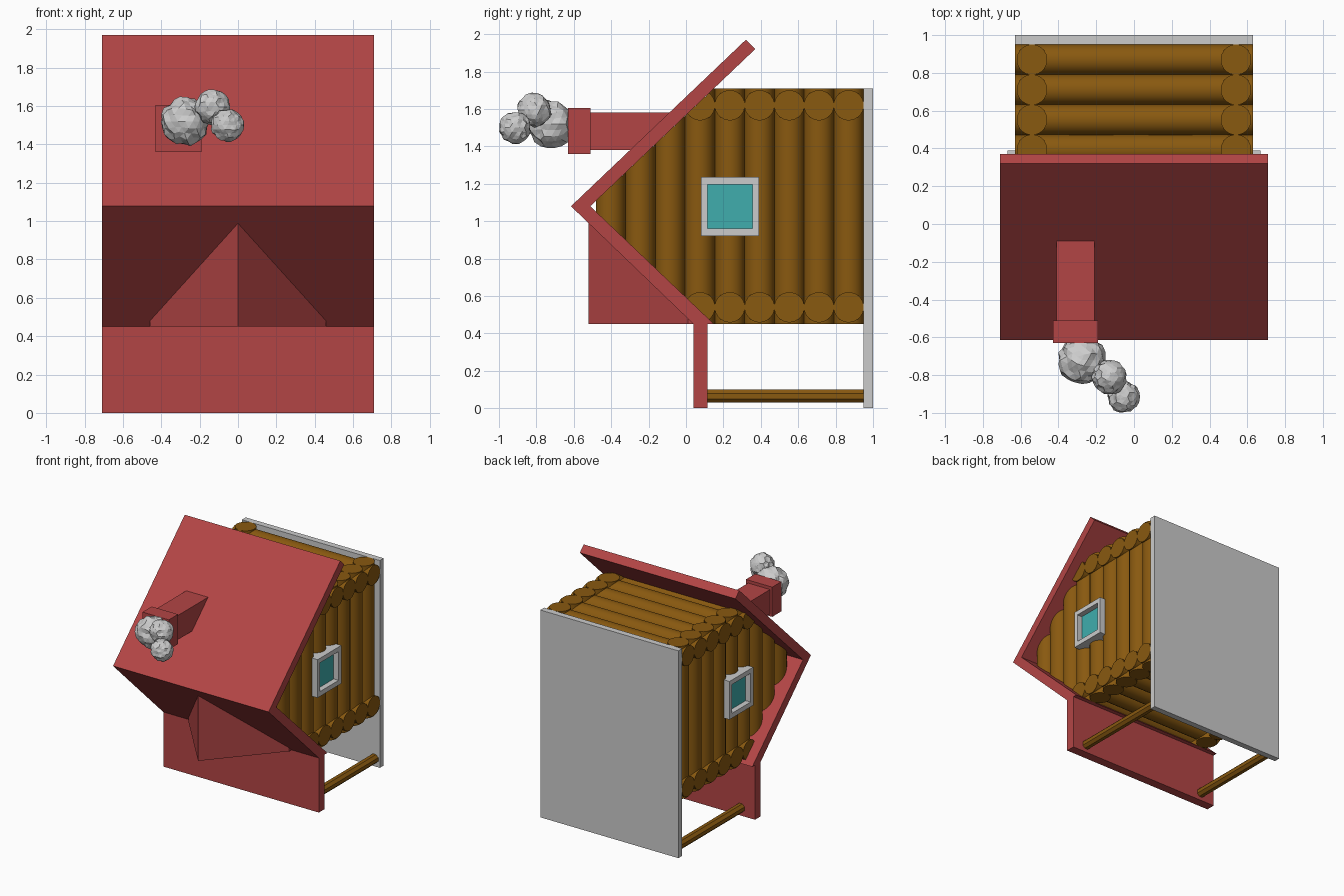
import bpy, bmesh, math, random
from mathutils import Vector, Matrix

if "Cube" in bpy.data.objects:
    bpy.data.objects.remove(bpy.data.objects["Cube"])

random.seed(4)


def material(name, rgb):
    m = bpy.data.materials.new(name)
    m.diffuse_color = (*rgb, 1)
    m.use_nodes = True
    m.node_tree.nodes["Principled BSDF"].inputs["Base Color"].default_value = m.diffuse_color
    return m


RED = material("red_paint", (0.45, 0.06, 0.06))
WOOD = material("log_wood", (0.25, 0.10, 0.005))
GLASS = material("window_glass", (0.05, 0.42, 0.42))


def finish(bm, name, mat=None, smooth=False):
    bmesh.ops.recalc_face_normals(bm, faces=bm.faces)
    me = bpy.data.meshes.new(name)
    bm.to_mesh(me)
    bm.free()
    ob = bpy.data.objects.new(name, me)
    bpy.context.collection.objects.link(ob)
    if mat:
        me.materials.append(mat)
    if smooth:
        bpy.ops.object.select_all(action='DESELECT')
        ob.select_set(True)
        bpy.context.view_layer.objects.active = ob
        bpy.ops.object.shade_smooth_by_angle(angle=math.radians(40))
    return ob


def add_box(bm, lo, hi):
    lo, hi = Vector(lo), Vector(hi)
    mat = Matrix.Translation((lo + hi) / 2) @ Matrix.Diagonal((*(hi - lo), 1))
    bmesh.ops.create_cube(bm, size=1, matrix=mat)


def box(name, lo, hi, mat=None):
    bm = bmesh.new()
    add_box(bm, lo, hi)
    return finish(bm, name, mat)


def prism(name, points, offset, mat):
    bm = bmesh.new()
    face = bm.faces.new([bm.verts.new(p) for p in points])
    new = bmesh.ops.extrude_face_region(bm, geom=[face])["geom"]
    bmesh.ops.translate(bm, vec=offset,
                        verts=[v for v in new if isinstance(v, bmesh.types.BMVert)])
    return finish(bm, name, mat)


# Roof lines: the ridge points towards -y, both slopes share one pitch
RIDGE_Z, INNER_Y = 1.08, -0.512
PITCH = math.atan2(0.89, 0.935)


def log(name, centre, axis, length, radius, sides=24, clip=False):
    bm = bmesh.new()
    turn = Vector((0, 0, 1)).rotation_difference(Vector(axis)).to_matrix().to_4x4()
    spin = Matrix.Rotation(math.pi / sides, 4, 'Z')
    bmesh.ops.create_cone(bm, cap_ends=True, segments=sides, radius1=radius, radius2=radius,
                          depth=length, matrix=Matrix.Translation(centre) @ turn @ spin)
    if clip:  # trim to the underside of both roof slopes
        for s in (1, -1):
            bmesh.ops.bisect_plane(bm, geom=bm.verts[:] + bm.edges[:] + bm.faces[:],
                                   plane_co=(0, INNER_Y, RIDGE_Z),
                                   plane_no=(0, -math.sin(PITCH), s * math.cos(PITCH)),
                                   clear_outer=True)
            open_edges = [e for e in bm.edges if e.is_boundary]
            if open_edges:
                bmesh.ops.holes_fill(bm, edges=open_edges, sides=0)
    return finish(bm, name, WOOD, sides > 8)


# Base slab
box("base_slab", (-0.63, 0.95, 0), (0.63, 1.0, 1.71))

# Log walls: side logs run along z, end logs along x, crossing at the corners
for i in range(9):
    y = 0.87 - 0.159 * i
    for x in (-0.54, 0.54):
        log(f"side_log_{i}", (x, y, 1.08), (0, 0, 1), 1.26, 0.081, clip=True)
    if i < 6:
        for z in (0.54, 1.62):
            log(f"end_log_{i}", (0, y, z), (1, 0, 0), 1.26, 0.081, clip=True)

# Roof with porch awning, one bent profile
profile = [(-0.615, 1.08), (0.32, 1.97), (0.37, 1.92), (INNER_Y, 1.08),
           (0.15, 0.45), (0.115, 0.45), (0.115, 0), (0.04, 0), (0.04, 0.45)]
prism("roof", [(-0.71, y, z) for y, z in profile], (1.42, 0, 0), RED)

# Porch gable, with its back trimmed to the lower roof slope
gable = prism("porch_gable",
              [(-0.46, 0.06, 0.45), (-0.46, 0.01, 0.45), (0, -0.52, 0.45),
               (0.46, 0.01, 0.45), (0.46, 0.06, 0.45)], (0, 0, 0.7), RED)
bm = bmesh.new()
bm.from_mesh(gable.data)
bmesh.ops.bisect_plane(bm, geom=bm.verts[:] + bm.edges[:] + bm.faces[:],
                       plane_co=(0, -0.60, RIDGE_Z),
                       plane_no=(0, math.sin(PITCH), math.cos(PITCH)), clear_outer=True)
bmesh.ops.holes_fill(bm, edges=[e for e in bm.edges if e.is_boundary], sides=0)
bm.to_mesh(gable.data)
bm.free()

# Porch posts
for x in (-0.58, 0.58):
    log("porch_post", (x, 0.53, 0.065), (0, 1, 0), 0.85, 0.038, sides=8)

# Windows on both sides
for s in (-1, 1):
    bm = bmesh.new()
    for y0, y1, z0, z1 in ((0.08, 0.115, 0.92, 1.235), (0.355, 0.39, 0.92, 1.235),
                           (0.115, 0.355, 0.92, 0.96), (0.115, 0.355, 1.197, 1.235)):
        add_box(bm, (min(s * 0.55, s * 0.67), y0, z0), (max(s * 0.55, s * 0.67), y1, z1))
    finish(bm, "window_frame")
    box("window_pane", (min(s * 0.56, s * 0.625), 0.11, 0.955),
        (max(s * 0.56, s * 0.625), 0.36, 1.20), GLASS)

# Chimney: shaft cut along the roof slope, and cap
shaft = [(-0.52, 1.38), (-0.265, 1.38), (-0.055, 1.58), (-0.52, 1.58)]
prism("chimney_shaft", [(-0.41, y, z) for y, z in shaft], (0.2, 0, 0), RED)
box("chimney_cap", (-0.43, -0.63, 1.36), (-0.19, -0.51, 1.605), RED)

# Smoke puffs: faceted, jittered spheres
for i, (c, r) in enumerate((((-0.275, -0.72, 1.52), 0.128),
                            ((-0.13, -0.81, 1.595), 0.092),
                            ((-0.055, -0.915, 1.50), 0.086))):
    bm = bmesh.new()
    bmesh.ops.create_icosphere(bm, subdivisions=3, radius=r)
    for v in bm.verts:
        v.co *= random.uniform(0.9, 1.05)
    bmesh.ops.translate(bm, vec=c, verts=bm.verts)
    finish(bm, f"smoke_puff_{i}")
